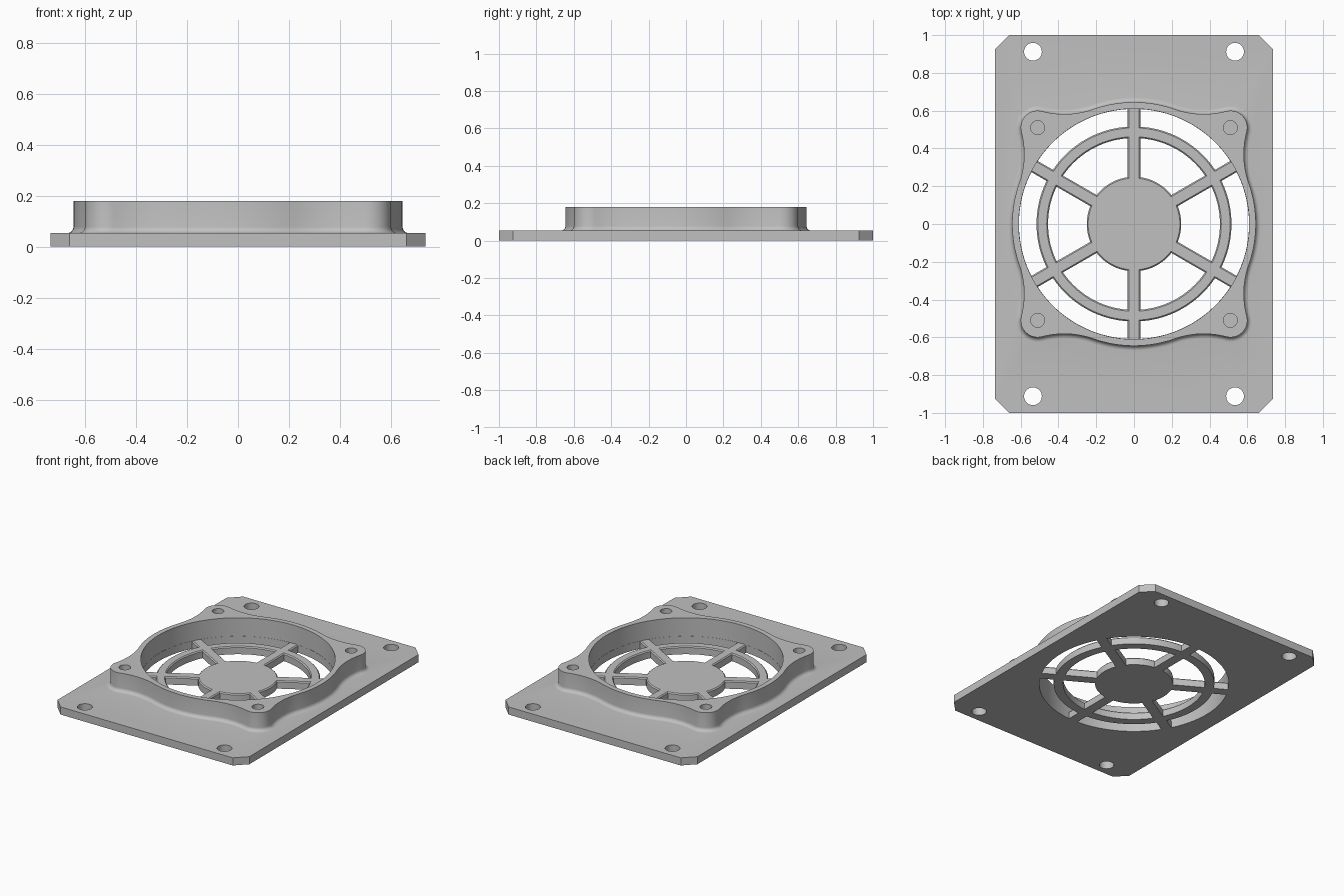
import bpy, bmesh
from math import sin, cos, asin, atan2, pi, sqrt, radians

cube = bpy.data.objects.get("Cube")
if cube:
    bpy.data.objects.remove(cube, do_unlink=True)

PLATE_TOP, FRAME_TOP = 0.053, 0.18
BORE = 0.61
LOBE, LOBE_R = 0.51, 0.09        # corner lobe centre and radius
RIM_R, NECK_R = 0.645, 0.46      # round rim and concave neck radii
FILLET = 0.025

grey = bpy.data.materials.new("light grey plastic")
grey.use_nodes = True
colour = (0.53, 0.53, 0.53, 1)
grey.diffuse_color = colour
grey.node_tree.nodes["Principled BSDF"].inputs["Base Color"].default_value = colour


def arc(cx, cy, r, a0, a1, n):
    """Points along an arc, leaving out the last one."""
    angles = [a0 + (a1 - a0) * i / n for i in range(n)]
    return [(cx + r * cos(a), cy + r * sin(a)) for a in angles]


def loft(bm, levels):
    """Closed solid through (outline, z) levels, bottom to top."""
    rings = [[bm.verts.new((x, y, z)) for x, y in pts] for pts, z in levels]
    n = len(rings[0])
    for low, high in zip(rings, rings[1:]):
        for i in range(n):
            j = (i + 1) % n
            bm.faces.new((low[i], low[j], high[j], high[i]))
    bm.faces.new(rings[0][::-1])
    bm.faces.new(rings[-1])


def make(name, solids):
    bm = bmesh.new()
    for levels in solids:
        loft(bm, levels)
    bmesh.ops.recalc_face_normals(bm, faces=bm.faces)
    mesh = bpy.data.meshes.new(name)
    bm.to_mesh(mesh)
    bm.free()
    mesh.materials.append(grey)
    ob = bpy.data.objects.new(name, mesh)
    bpy.context.collection.objects.link(ob)
    return ob


def combine(target, tool, operation):
    """Apply a boolean and remove the tool."""
    tool.hide_render = True
    mod = target.modifiers.new(tool.name, 'BOOLEAN')
    mod.operation, mod.solver, mod.object = operation, 'EXACT', tool
    bpy.context.view_layer.objects.active = target
    bpy.ops.object.modifier_apply(modifier=mod.name)
    bpy.data.objects.remove(tool, do_unlink=True)


def cylinder(x, y, r, z0, z1, n=40):
    pts = arc(x, y, r, 0, 2 * pi, n)
    return [(pts, z0), (pts, z1)]


def frame_outline(off):
    """Round rim blended into four corner lobes, grown outwards by off."""
    d = LOBE * sqrt(2)
    d1, d2 = RIM_R + NECK_R, LOBE_R + NECK_R
    along = (d1 ** 2 - d2 ** 2 + d ** 2) / (2 * d)
    phi = pi / 4 - atan2(sqrt(d1 ** 2 - along ** 2), along)
    cx, cy = d1 * cos(phi), d1 * sin(phi)
    end = atan2(LOBE - cy, LOBE - cx)
    neck = NECK_R - off
    quarter = (arc(0, 0, RIM_R + off, -phi, phi, 16)
               + arc(cx, cy, neck, phi + pi, end, 12)
               + arc(LOBE, LOBE, LOBE_R + off, end - pi, 1.5 * pi - end, 20)
               + arc(cy, cx, neck, pi / 2 - end, -pi / 2 - phi, 12))
    pts = []
    for k in range(4):
        c, s = round(cos(k * pi / 2)), round(sin(k * pi / 2))
        pts += [(c * x - s * y, s * x + c * y) for x, y in quarter]
    return pts


def window(k, r0, r1, half, n=28):
    """Opening between two spokes with parallel-sided spokes left standing."""
    a, b = radians(30 + 60 * k), radians(90 + 60 * k)
    t0, t1 = asin(half / r0), asin(half / r1)
    outer = arc(0, 0, r1, a + t1, b - t1, n) + [(r1 * cos(b - t1), r1 * sin(b - t1))]
    inner = arc(0, 0, r0, b - t0, a + t0, n) + [(r0 * cos(a + t0), r0 * sin(a + t0))]
    return outer + inner


def window_cutter(k, r0, r1, grow_outer):
    c, half = 0.007, 0.034
    plain = window(k, r0, r1, half)
    wide = window(k, r0 - c, r1 + (c if grow_outer else 0), half - c)
    return [(plain, -0.05), (plain, PLATE_TOP - c), (wide, PLATE_TOP), (wide, 0.08)]


# Base plate with clipped corners
X, Y, C = 0.735, 1.0, 0.075
octagon = [(X, C - Y), (X, Y - C), (X - C, Y), (C - X, Y),
           (-X, Y - C), (-X, C - Y), (C - X, -Y), (X - C, -Y)]
plate = make("fan_guard_plate", [[(octagon, 0), (octagon, PLATE_TOP)]])

# Raised frame with a rounded foot
levels = [(frame_outline(FILLET), 0.03)]
for i in range(7):
    t = pi / 2 * i / 6
    levels.append((frame_outline(FILLET * (1 - sin(t))),
                   PLATE_TOP + FILLET * (1 - cos(t))))
levels.append((frame_outline(0), FRAME_TOP))
combine(plate, make("raised_frame", [levels]), 'UNION')

# Bore, leaving a thin floor for the grille
combine(plate, make("bore", [cylinder(0, 0, BORE, PLATE_TOP, 0.3, 144)]), 'DIFFERENCE')

# Grille windows: inside and outside the middle ring
windows = []
for k in range(6):
    windows.append(window_cutter(k, 0.25, 0.455, True))
    windows.append(window_cutter(k, 0.516, BORE - 0.001, False))
combine(plate, make("grille_windows", windows), 'DIFFERENCE')

# Mounting holes through the plate and blind screw holes in the lobes
holes = []
for sx in (-1, 1):
    for sy in (-1, 1):
        holes.append(cylinder(sx * 0.535, sy * 0.912, 0.047, -0.1, 0.1))
        holes.append(cylinder(sx * LOBE, sy * LOBE, 0.037, 0.06, 0.3))
combine(plate, make("screw_holes", holes), 'DIFFERENCE')

# Smooth curved walls, keep crisp edges
bpy.ops.object.select_all(action='DESELECT')
plate.select_set(True)
bpy.context.view_layer.objects.active = plate
bpy.ops.object.shade_smooth_by_angle(angle=radians(30))
